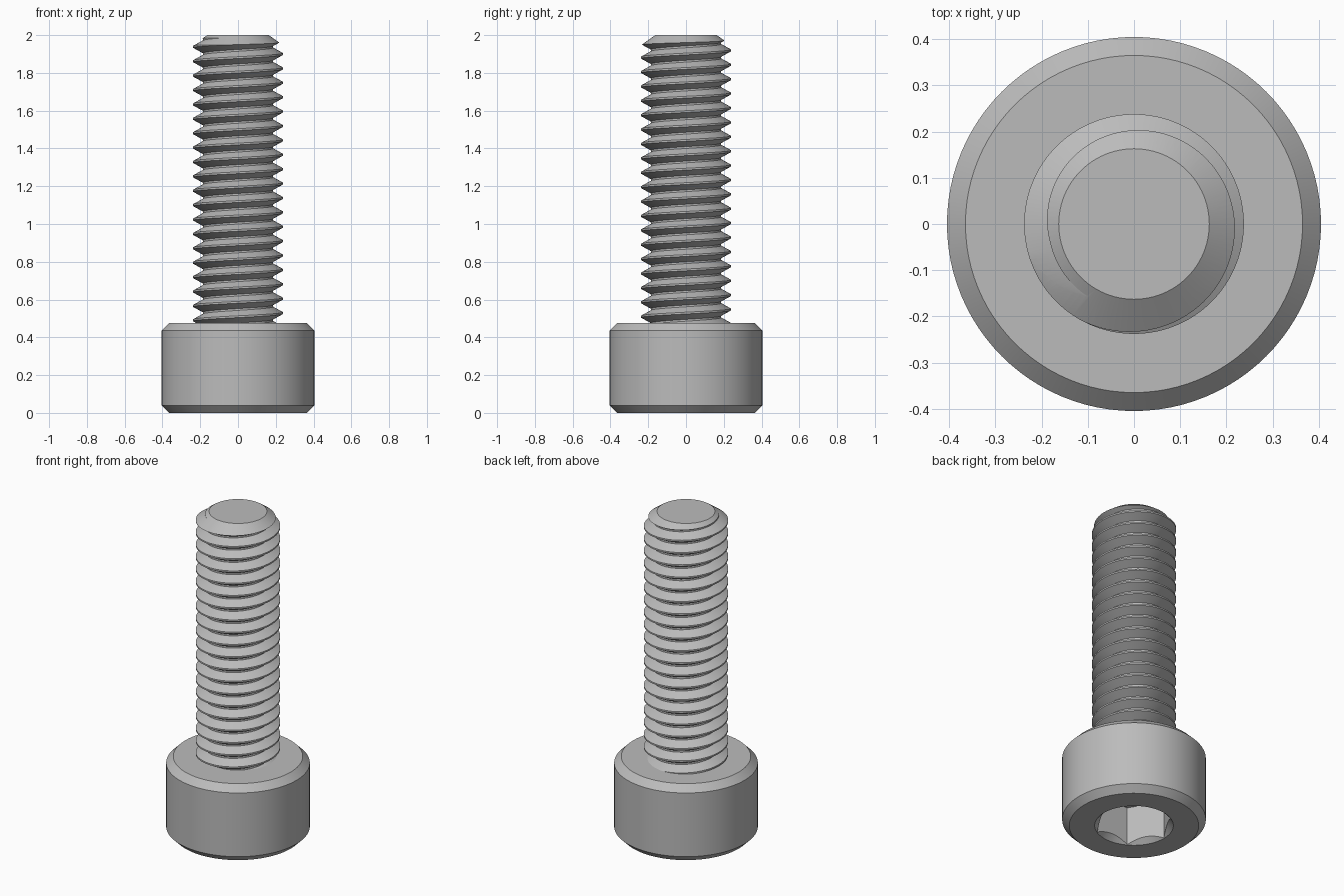
import bpy, bmesh, math

cube = bpy.data.objects.get("Cube")
if cube:
    bpy.data.objects.remove(cube)

SIDES = 96
HEAD_R, HEAD_H, BEVEL = 0.405, 0.476, 0.04
CREST, ROOT, PITCH = 0.238, 0.186, 0.0762
TOP, TIP_R = 2.0, 0.163
HEX_R = 0.22

steel = bpy.data.materials.new("grey steel")
steel.use_nodes = True
colour = (0.5, 0.5, 0.5, 1)
steel.diffuse_color = colour
steel.node_tree.nodes["Principled BSDF"].inputs["Base Color"].default_value = colour


def make_object(name, bm):
    bmesh.ops.recalc_face_normals(bm, faces=bm.faces)
    mesh = bpy.data.meshes.new(name)
    bm.to_mesh(mesh)
    bm.free()
    mesh.materials.append(steel)
    obj = bpy.data.objects.new(name, mesh)
    bpy.context.collection.objects.link(obj)
    return obj


def lathe(name, profile, sides=SIDES):
    """Revolve (radius, height) points, closed on the axis, around z."""
    bm = bmesh.new()
    verts = [bm.verts.new((r, 0, z)) for r, z in profile]
    edges = [bm.edges.new(pair) for pair in zip(verts, verts[1:])]
    bmesh.ops.spin(bm, geom=verts + edges, cent=(0, 0, 0), axis=(0, 0, 1),
                   angle=math.tau, steps=sides, use_duplicate=False)
    bmesh.ops.remove_doubles(bm, verts=bm.verts, dist=1e-5)
    return make_object(name, bm)


def select_only(obj):
    bpy.ops.object.select_all(action='DESELECT')
    obj.select_set(True)
    bpy.context.view_layer.objects.active = obj


def cut(obj, tool, operation):
    select_only(obj)
    mod = obj.modifiers.new("cut", 'BOOLEAN')
    mod.operation, mod.object, mod.solver = operation, tool, 'EXACT'
    bpy.ops.object.modifier_apply(modifier=mod.name)
    bpy.data.objects.remove(tool)


def helix(name, z_start, turns):
    """Threaded rod with a helical V groove, closed at both ends."""
    # one pitch: fractions of the pitch measured from the crest centre
    profile = [(-0.0625, CREST), (0.0625, CREST), (0.4375, ROOT), (0.5625, ROOT)]
    rows = [(turn + f, r) for turn in range(turns) for f, r in profile]
    n = len(profile)
    bm = bmesh.new()
    columns = []
    for i in range(SIDES):
        a = math.tau * i / SIDES
        columns.append([bm.verts.new((r * math.cos(a), r * math.sin(a),
                                      z_start + PITCH * (f + i / SIDES)))
                        for f, r in rows])
    for i in range(SIDES):
        here = columns[i]
        # the last column meets the first one a full pitch higher
        there = columns[i + 1] if i + 1 < SIDES else columns[0][n:]
        for k in range(min(len(here), len(there)) - 1):
            bm.faces.new((here[k], there[k], there[k + 1], here[k + 1]))
    middle = z_start + PITCH * turns / 2
    rim = [e for e in bm.edges if e.is_boundary]
    low = bm.verts.new((0, 0, z_start))
    high = bm.verts.new((0, 0, z_start + PITCH * turns))
    for e in rim:
        hub = low if e.verts[0].co.z < middle else high
        bm.faces.new((e.verts[0], e.verts[1], hub))
    return make_object(name, bm)


# Cap head with both rims chamfered
head = lathe("head", [
    (0, 0), (HEAD_R - BEVEL, 0), (HEAD_R, BEVEL),
    (HEAD_R, HEAD_H - BEVEL), (HEAD_R - BEVEL, HEAD_H), (0, HEAD_H)])

# Hexagonal drive socket with a conical lead-in
cut(head, lathe("socket_cutter", [(0, -0.1), (HEX_R, -0.1), (HEX_R, 0.24), (0, 0.24)], 6),
    'DIFFERENCE')
cut(head, lathe("countersink_cutter", [
    (0, -0.05), (HEX_R + 0.052, -0.05), (HEX_R - 0.068, 0.07), (0, 0.07)]), 'DIFFERENCE')

# Threaded shank, trimmed to a blank with a chamfered tip
first_crest = 1.90 - 22 * PITCH
shank = helix("threaded_shank", first_crest, 26)
tip_drop = 0.09
blank = lathe("blank", [
    (0, HEAD_H - 0.01), (CREST + 0.04, HEAD_H - 0.01), (CREST + 0.04, TOP - tip_drop),
    (TIP_R + 1.4 * tip_drop, TOP - tip_drop), (TIP_R, TOP), (0, TOP)])
cut(shank, blank, 'INTERSECT')

for part in (head, shank):
    select_only(part)
    bpy.ops.object.shade_smooth_by_angle(angle=math.radians(25))
